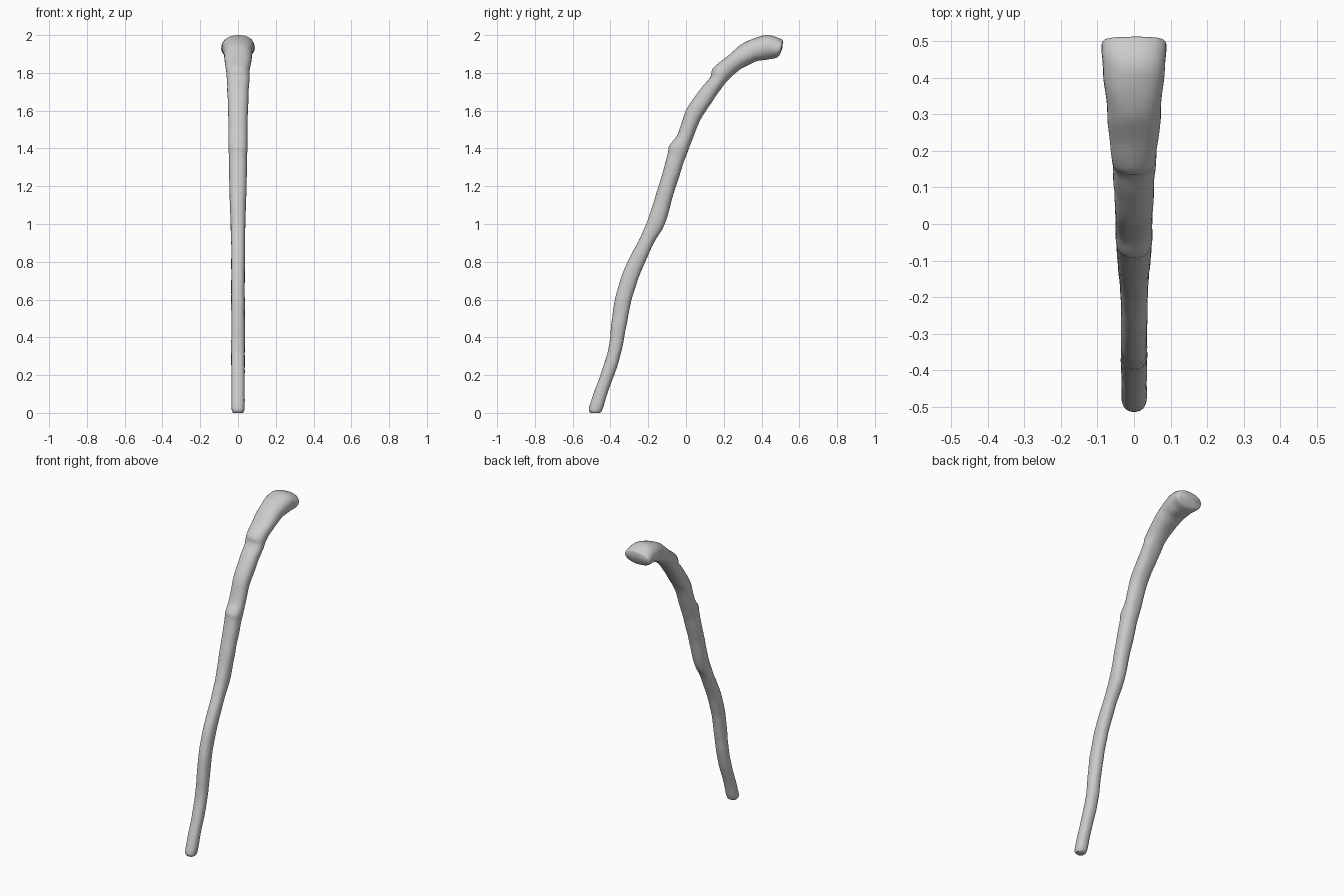
import bpy, bmesh, math
from mathutils import Vector, noise

if "Cube" in bpy.data.objects:
    bpy.data.objects.remove(bpy.data.objects["Cube"])

# Side outline of the stick: front edge (y, z), back edge (y, z), half width in x
SECTIONS = [
    (-.505, .000, -.455, .000, .026), (-.513, .028, -.443, .018, .034),
    (-.475, .140, -.412, .115, .035), (-.430, .270, -.365, .245, .035),
    (-.405, .370, -.335, .355, .036), (-.393, .490, -.315, .470, .036),
    (-.373, .615, -.290, .590, .036), (-.325, .765, -.245, .730, .036),
    (-.235, .945, -.170, .900, .037), (-.200, 1.03, -.115, .995, .039),
    (-.145, 1.20, -.063, 1.17, .045), (-.098, 1.365, -.010, 1.33, .048),
    (-.088, 1.415, .008, 1.38, .050), (-.045, 1.475, .030, 1.44, .050),
    (.000, 1.60, .078, 1.555, .052), (.065, 1.70, .140, 1.65, .055),
    (.127, 1.775, .200, 1.735, .058), (.145, 1.825, .235, 1.775, .061),
    (.215, 1.885, .290, 1.820, .069), (.305, 1.957, .365, 1.858, .076),
    (.425, 2.00, .425, 1.870, .084), (.500, 1.980, .480, 1.880, .089),
    (.513, 1.965, .498, 1.900, .078)]
SIDES, STEPS = 32, 6


def spline(p0, p1, p2, p3, t):
    return 0.5 * (2 * p1 + (p2 - p0) * t + (2 * p0 - 5 * p1 + 4 * p2 - p3) * t * t
                  + (3 * p1 - p0 - 3 * p2 + p3) * t ** 3)


def soft(v, power=0.88):
    return math.copysign(abs(v) ** power, v)


# Smoothly interpolated sections
last = len(SECTIONS) - 1
rows = []
for i in range(last):
    quad = [SECTIONS[min(max(i + k, 0), last)] for k in (-1, 0, 1, 2)]
    for s in range(STEPS):
        rows.append([spline(*v, s / STEPS) for v in zip(*quad)])
rows.append(SECTIONS[-1])

# Stick skin: rounded rings with gentle carved bumps
bm = bmesh.new()
rings = []
for yf, zf, yb, zb, w in rows:
    mid = Vector((0, (yf + yb) / 2, (zf + zb) / 2))
    half = Vector((0, (yf - yb) / 2, (zf - zb) / 2))
    ring = []
    for k in range(SIDES):
        a = 2 * math.pi * k / SIDES
        off = Vector((w * soft(math.cos(a)), 0, 0)) + half * soft(math.sin(a))
        bump = 1 + 0.05 * noise.noise((mid + off) * 14)
        p = mid + off * bump
        p.z = min(max(p.z, 0), 2)
        ring.append(bm.verts.new(p))
    rings.append(ring)
for r0, r1 in zip(rings, rings[1:]):
    for k in range(SIDES):
        n = (k + 1) % SIDES
        bm.faces.new((r0[k], r0[n], r1[n], r1[k]))

# End caps, slightly domed at the head
for ring, push in ((rings[0], (0, 0, 0)), (rings[-1], (0, .005, -.001))):
    c = sum((v.co for v in ring), Vector()) / SIDES + Vector(push)
    tip = bm.verts.new(c)
    for k in range(SIDES):
        bm.faces.new((ring[k], ring[(k + 1) % SIDES], tip))
bmesh.ops.recalc_face_normals(bm, faces=bm.faces)

mesh = bpy.data.meshes.new("curved_stick")
bm.to_mesh(mesh)
bm.free()
stick = bpy.data.objects.new("curved_stick", mesh)
bpy.context.collection.objects.link(stick)
bpy.context.view_layer.objects.active = stick
stick.select_set(True)
bpy.ops.object.shade_smooth_by_angle(angle=math.radians(50))
